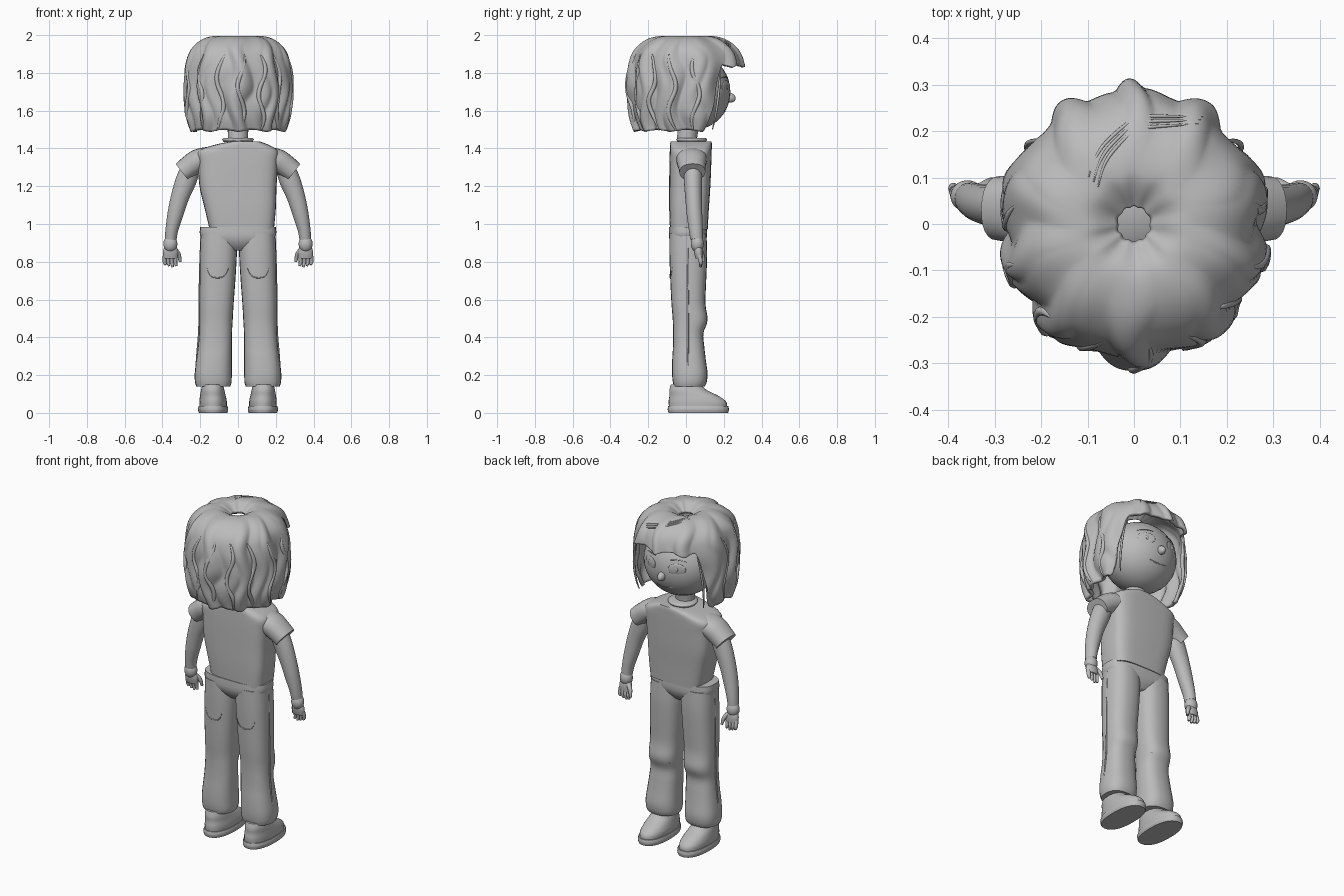
import bpy, math
from mathutils import Vector

if "Cube" in bpy.data.objects:
    bpy.data.objects.remove(bpy.data.objects["Cube"])

GREY = (0.5, 0.5, 0.5, 1)
clay = bpy.data.materials.new("plain grey")
clay.use_nodes = True
clay.diffuse_color = GREY
clay.node_tree.nodes["Principled BSDF"].inputs["Base Color"].default_value = GREY


def build(name, verts, faces, angle=50):
    me = bpy.data.meshes.new(name)
    me.from_pydata(verts, [], faces)
    me.materials.append(clay)
    me.polygons.foreach_set("use_smooth", [True] * len(me.polygons))
    me.set_sharp_from_angle(angle=math.radians(angle))
    ob = bpy.data.objects.new(name, me)
    bpy.context.scene.collection.objects.link(ob)
    return ob


def spline(pts, u):
    """Smooth curve through points, u from 0 to 1."""
    n = len(pts) - 1
    i = min(int(u * n), n - 1)
    t = u * n - i
    p = [pts[max(0, min(n, i + k))] for k in (-1, 0, 1, 2)]
    return [0.5 * (2 * b + (c - a) * t + (2 * a - 5 * b + 4 * c - d) * t * t
                   + (3 * b - a - 3 * c + d) * t ** 3) for a, b, c, d in zip(*p)]


def loft(name, rings, n=24, power=1.0, steps=4, flat=False):
    """Skin rings (x, y, z, half width, half depth) along a path."""
    count = (len(rings) - 1) * steps + 1
    path = [spline(rings, i / (count - 1)) for i in range(count)]
    verts, faces = [], []
    for i, (x, y, z, rw, rd) in enumerate(path):
        d = Vector(path[min(i + 1, count - 1)][:3]) - Vector(path[max(i - 1, 0)][:3])
        d = Vector((0, 0, 1)) if flat else d.normalized()
        side = Vector((0, 1, 0)).cross(d).normalized()
        depth = d.cross(side)
        for j in range(n):
            c, s = math.cos(j * math.tau / n), math.sin(j * math.tau / n)
            c, s = (math.copysign(abs(q) ** power, q) for q in (c, s))
            verts.append(Vector((x, y, z)) + side * c * rw + depth * s * rd)
    for i in range(count - 1):
        for j in range(n):
            k = (j + 1) % n
            faces.append((i * n + j, i * n + k, (i + 1) * n + k, (i + 1) * n + j))
    faces += [tuple(reversed(range(n))), tuple(range((count - 1) * n, count * n))]
    return build(name, verts, faces)


def ball(name, loc, radii):
    bpy.ops.mesh.primitive_uv_sphere_add(segments=32, ring_count=20, location=loc)
    ob = bpy.context.object
    ob.name, ob.scale = name, radii
    ob.data.materials.append(clay)
    bpy.ops.object.shade_smooth()
    return ob


def cord(name, pts, r):
    """Thin tapered tube for strands, seams and lips."""
    cu = bpy.data.curves.new(name, "CURVE")
    cu.dimensions, cu.bevel_depth, cu.bevel_resolution = "3D", r, 2
    sp = cu.splines.new("NURBS")
    sp.points.add(len(pts) - 1)
    for i, (q, p) in enumerate(zip(sp.points, pts)):
        q.co = (*p, 1)
        q.radius = 0.3 if i in (0, len(pts) - 1) else 1
    sp.use_endpoint_u = True
    cu.materials.append(clay)
    ob = bpy.data.objects.new(name, cu)
    bpy.context.scene.collection.objects.link(ob)


# Hair: a wavy lobed shell, short over the face and long elsewhere
PROFILE = [(.035, 1.955), (.10, 1.994), (.185, 1.98), (.25, 1.925), (.28, 1.845),
           (.289, 1.75), (.288, 1.66), (.278, 1.57), (.255, 1.487)]


def hair_point(a, u, lift=0.0):
    r, z = spline(PROFILE, u)
    swirl = 0.8 * math.sin(u * 14 + 2 * math.sin(2 * a)) + 0.7 * math.sin(3 * a)
    lock = abs(math.sin(a * 9 + 1.57 + swirl))
    r *= 1 + 0.04 * math.cos(10 * a + 0.5 * swirl) - 0.08 * u * (1 - lock) + lift
    front = 1.07 if math.cos(a) > 0 else 1.05
    return Vector((r * math.sin(a), r * math.cos(a) * front, z))


def hair_end(a):
    w = max(0, min(1, (abs(a) - 0.8) / 0.45))
    return 0.52 + 0.48 * w * w * (3 - 2 * w) - 0.025 * abs(math.sin(a * 5))


N, ROWS = 220, 44
verts, faces = [], []
for i in range(N):
    a = (i / N - 0.5) * math.tau
    verts += [hair_point(a, hair_end(a) * j / ROWS) for j in range(ROWS + 1)]
for i in range(N):
    for j in range(ROWS):
        p, q = i * (ROWS + 1) + j, (i + 1) % N * (ROWS + 1) + j
        faces.append((p, q, q + 1, p + 1))
hair = build("hair", verts, faces, 60)
shell = hair.modifiers.new("thickness", "SOLIDIFY")
shell.thickness = 0.02
shell.offset = -1

# Loose strands: combed across the fringe, at the temples and round the back
for k in range(3):
    cord("fringe_strand", [hair_point(-0.8 + 0.28 * s, 0.14 + 0.04 * s + 0.02 * k, 0.005)
                           for s in range(6)], 0.004)
for s in (-1, 1):
    cord("temple_strand", [(s * .2, .18, 1.82), (s * .235, .18, 1.72),
                           (s * .24, .165, 1.6), (s * .215, .14, 1.5)], 0.008)
for k in range(9):
    a0 = 1.4 + k * 0.42
    cord("wavy_lock", [hair_point(a0 + 0.09 * math.sin(s * 1.3 + k), 0.42 + 0.08 * s, -0.01)
                       for s in range(8)], 0.012)

# Head and face
ball("head", (0, .045, 1.70), (.215, .19, .2))
nose = ball("nose", (0, .228, 1.67), (.022, .036, .026))
nose.rotation_euler.x = -0.3
for s, side in ((1, "left"), (-1, "right")):
    eye = ball(side + "_eye", (s * .088, .212, 1.725), (.05, .008, .034))
    eye.rotation_euler.z = -s * 0.42
    ball(side + "_pupil", (s * .086, .219, 1.725), (.012, .005, .014))
    cord(side + "_brow", [(s * .045, .222, 1.775), (s * .09, .208, 1.785),
                          (s * .13, .182, 1.77)], .004)
    ball(side + "_ear", (s * .21, .03, 1.68), (.02, .03, .045))
cord("mouth", [(-.06, .202, 1.605), (0, .212, 1.588), (.06, .202, 1.605)], .004)
loft("neck", [(0, .005, 1.36, .058, .058), (0, .005, 1.45, .054, .053),
              (0, .02, 1.56, .056, .056)])

# Shirt
loft("collar", [(0, .03, 1.435, .076, .074), (0, .03, 1.447, .084, .082),
                (0, .03, 1.455, .076, .074)], flat=True)
loft("shirt", [(.02, .015, .97, .17, .1), (.012, .016, 1.08, .188, .105),
               (0, .02, 1.2, .204, .109), (0, .023, 1.32, .212, .111),
               (0, .025, 1.385, .213, .111), (.02, .026, 1.42, .14, .111),
               (.04, .027, 1.438, .07, .108)], n=32, power=.5, flat=True)

# Trousers
loft("hips", [(0, .01, .86, .04, .06), (0, .01, .89, .12, .085), (0, .01, .93, .196, .1),
              (0, .01, .985, .2, .1)], n=32, power=.65, flat=True)

for s, side in ((1, "left"), (-1, "right")):
    loft(side + "_trouser_leg",
         [(s * .102, .01, .95, .096, .098), (s * .104, .012, .84, .098, .1),
          (s * .109, .012, .7, .095, .095), (s * .114, .013, .58, .091, .09),
          (s * .117, .022, .49, .089, .092), (s * .119, .012, .42, .087, .08),
          (s * .122, .014, .35, .09, .083), (s * .127, .016, .28, .094, .089),
          (s * .131, .02, .21, .098, .094), (s * .131, .02, .165, .097, .09),
          (s * .131, .018, .14, .09, .082)], power=.8, flat=True)
    cord(side + "_side_seam", [(s * .198, .01, .93), (s * .203, .01, .75), (s * .204, .01, .55),
                               (s * .205, .01, .4), (s * .221, .01, .28), (s * .226, .01, .17)], .005)
    cord(side + "_back_pocket", [(s * .05, -.083, .77), (s * .06, -.084, .72), (s * .11, -.085, .71),
                                 (s * .155, -.078, .72), (s * .165, -.073, .77)], .003)
    cord(side + "_knee_fold", [(s * .05, .085, .47), (s * .11, .104, .455),
                               (s * .18, .08, .475)], .012)

    # Shoes
    loft(side + "_sole", [(s * .132, .065, 0, .075, .158), (s * .132, .065, .018, .08, .162),
                          (s * .132, .065, .036, .076, .159)], n=32, power=.85, flat=True)
    loft(side + "_shoe", [(s * .132, .064, .03, .072, .154), (s * .132, .06, .06, .073, .152),
                          (s * .133, .042, .09, .068, .13), (s * .134, .012, .12, .062, .1),
                          (s * .134, .0, .15, .054, .08)], n=32, power=.9, flat=True)

    # Sleeve and arm
    loft(side + "_sleeve", [(s * .15, .03, 1.355, .055, .085), (s * .21, .03, 1.335, .062, .08),
                            (s * .255, .032, 1.305, .06, .073), (s * .293, .034, 1.275, .057, .069)],
         power=.9)
    loft(side + "_arm", [(s * .245, .035, 1.31, .05, .05), (s * .275, .037, 1.23, .055, .048),
                         (s * .308, .04, 1.14, .048, .044), (s * .332, .045, 1.05, .042, .041),
                         (s * .35, .052, .97, .034, .037), (s * .356, .056, .92, .031, .033)])
    ball(side + "_wrist", (s * .358, .06, .895), (.037, .034, .045))
    loft(side + "_palm", [(s * .357, .062, .89, .028, .02), (s * .357, .066, .855, .04, .024),
                          (s * .357, .07, .82, .038, .02)])
    for k in range(4):
        x = .33 + .019 * k
        loft(side + "_finger", [(s * x, .07, .835, .011, .013), (s * (x + .002), .078, .8, .0105, .011),
                                (s * (x - .004), .076, .772 + .006 * abs(k - 1), .006, .007)], n=10)
    loft(side + "_thumb", [(s * .34, .068, .87, .014, .014), (s * .315, .085, .84, .012, .012),
                           (s * .306, .094, .8, .007, .007)], n=10)
